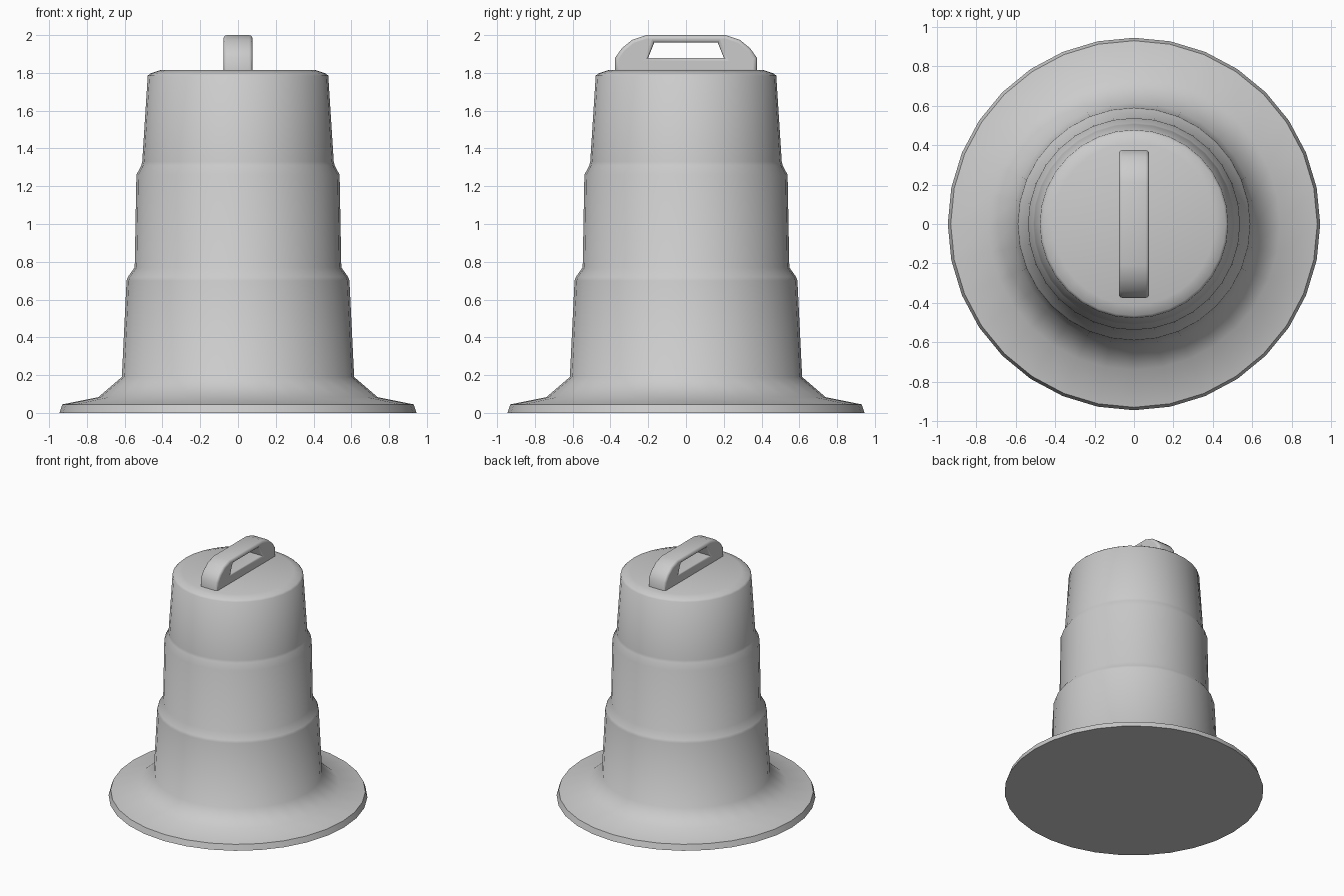
import bpy
import bmesh
import math

cube = bpy.data.objects.get("Cube")
if cube:
    bpy.data.objects.remove(cube, do_unlink=True)

# Single plain grey
grey = bpy.data.materials.new("plain grey")
grey.use_nodes = True
colour = (0.6, 0.6, 0.6, 1)
grey.diffuse_color = colour
grey.node_tree.nodes["Principled BSDF"].inputs["Base Color"].default_value = colour


def smooth(obj, degrees):
    bpy.ops.object.select_all(action='DESELECT')
    obj.select_set(True)
    bpy.context.view_layer.objects.active = obj
    bpy.ops.object.shade_smooth_by_angle(angle=math.radians(degrees))


def lathe(name, profile, sides):
    """Revolve (radius, height) points and close both ends."""
    bm = bmesh.new()
    rings = []
    for r, z in profile:
        ring = [bm.verts.new((r * math.sin(a), r * math.cos(a), z))
                for a in (math.tau * i / sides for i in range(sides))]
        rings.append(ring)
    for low, high in zip(rings, rings[1:]):
        for i in range(sides):
            j = (i + 1) % sides
            bm.faces.new((low[i], low[j], high[j], high[i]))
    bm.faces.new(rings[0])
    bm.faces.new(rings[-1])
    bmesh.ops.recalc_face_normals(bm, faces=bm.faces)
    mesh = bpy.data.meshes.new(name)
    bm.to_mesh(mesh)
    bm.free()
    obj = bpy.data.objects.new(name, mesh)
    bpy.context.collection.objects.link(obj)
    mesh.materials.append(grey)
    return obj


# Flared base and three stepped tiers up to the flat lid
body = lathe("barrel_body", [
    (0.945, 0), (0.93, 0.045), (0.74, 0.083), (0.615, 0.19),
    (0.59, 0.70), (0.583, 0.72), (0.547, 0.77),
    (0.538, 1.26), (0.512, 1.31), (0.507, 1.33),
    (0.478, 1.785), (0.465, 1.797), (0.41, 1.815)], 32)
smooth(body, 60)

# Carry handle: mirrored outline with a grip hole, extruded sideways
edge = 0.018
outer = [(0.375, 1.80), (0.375, 1.88), (0.34, 1.93), (0.285, 1.975), (0.21, 2.0)]
hole = [(0.2, 1.88), (0.168, 1.96)]
curve = bpy.data.curves.new("carry_handle", 'CURVE')
curve.dimensions = '2D'
curve.fill_mode = 'BOTH'
curve.extrude = 0.077 - edge
curve.bevel_depth = edge
curve.bevel_resolution = 2
curve.offset = -edge
for half in (outer, hole):
    points = half + [(-y, z) for y, z in reversed(half)]
    spline = curve.splines.new('POLY')
    spline.points.add(len(points) - 1)
    for point, (y, z) in zip(spline.points, points):
        point.co = (y, z, 0, 1)
    spline.use_cyclic_u = True
curve.materials.append(grey)
handle = bpy.data.objects.new("carry_handle", curve)
bpy.context.collection.objects.link(handle)
handle.rotation_euler = (math.pi / 2, 0, math.pi / 2)
bpy.ops.object.select_all(action='DESELECT')
handle.select_set(True)
bpy.context.view_layer.objects.active = handle
bpy.ops.object.convert(target='MESH')
smooth(bpy.context.object, 40)
